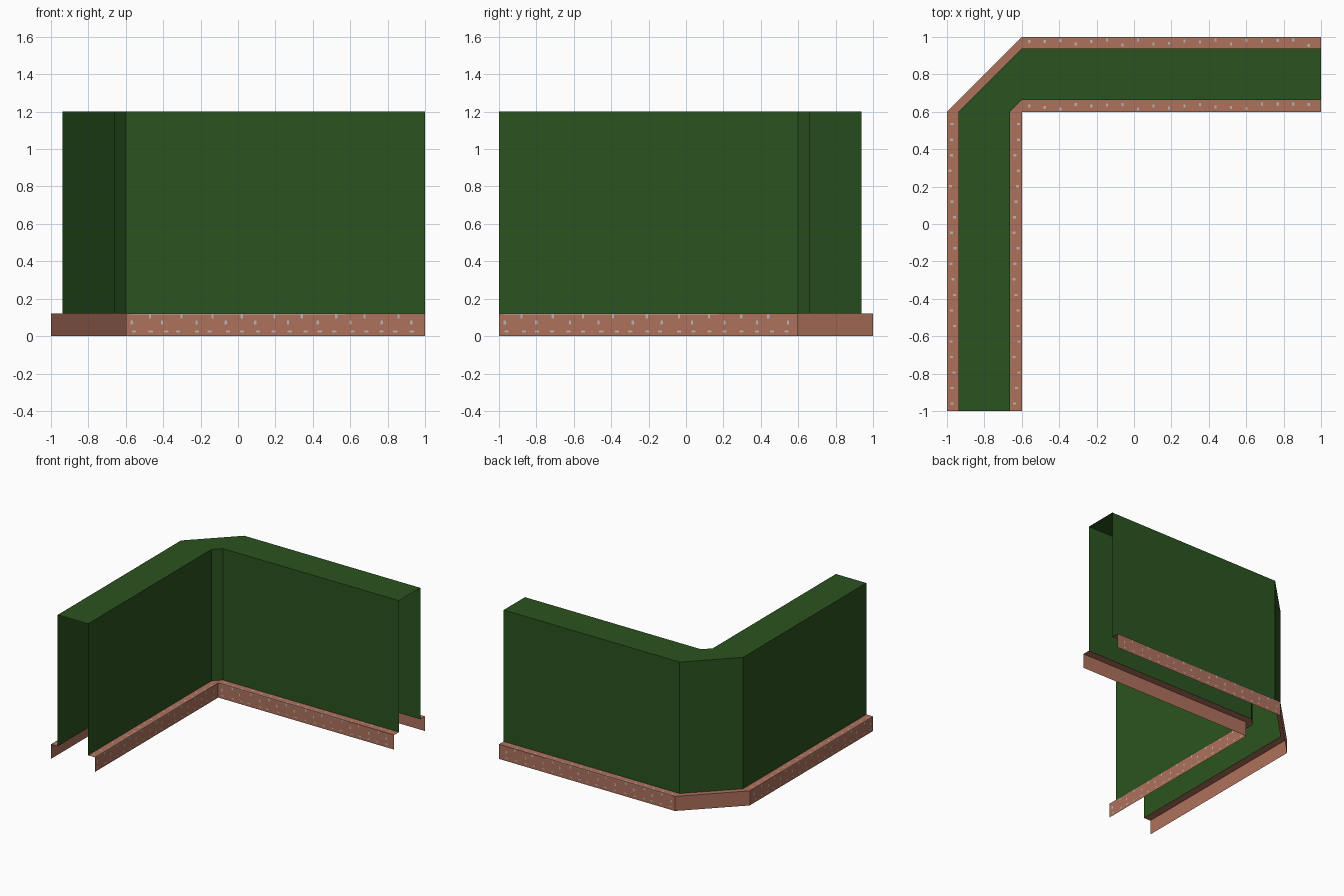
import bpy, bmesh, random
from mathutils import Vector

if "Cube" in bpy.data.objects:
    bpy.data.objects.remove(bpy.data.objects["Cube"])

random.seed(4)

def material(name, rgb):
    m = bpy.data.materials.new(name)
    m.diffuse_color = (*rgb, 1)
    m.use_nodes = True
    m.node_tree.nodes["Principled BSDF"].inputs["Base Color"].default_value = m.diffuse_color
    return m

LEAF = material("leaf_green", (0.024, 0.087, 0.014))
BRICK = material("terracotta_brick", (0.42, 0.165, 0.105))
MORTAR = material("pale_mortar", (0.48, 0.46, 0.44))

def finish(name, bm, mat):
    me = bpy.data.meshes.new(name)
    bm.to_mesh(me)
    bm.free()
    me.materials.append(mat)
    ob = bpy.data.objects.new(name, me)
    bpy.context.collection.objects.link(ob)
    return ob

def path(r, cut):
    """L-shaped plan line at distance r from centre, corner cut back to 'cut'."""
    return [(-r, -1), (-r, cut), (-cut, r), (1, r)]

def sweep(name, rows, mat):
    """Open skin through (plan path, height) rows, ordered outside to inside."""
    bm = bmesh.new()
    grid = [[bm.verts.new((x, y, z)) for x, y in p] for p, z in rows]
    for a, b in zip(grid, grid[1:]):
        for i in range(3):
            bm.faces.new((b[i], b[i + 1], a[i + 1], a[i]))
    bmesh.ops.remove_doubles(bm, verts=bm.verts, dist=1e-4)
    return finish(name, bm, mat)

BASE, TOP = 0.12, 1.2
outer, inner = path(1.0, 0.6), path(0.6, 0.6)
leaf_out, leaf_in = path(0.9385, 0.6), path(0.6625, 0.6)

# Hedge: open at both ends and underneath
sweep("hedge", [(leaf_out, BASE), (leaf_out, TOP), (leaf_in, TOP), (leaf_in, BASE)], LEAF)

# Brick kerbs: upright face plus narrow ledge on each side
sweep("outer_kerb", [(outer, 0), (outer, BASE), (leaf_out, BASE)], BRICK)
sweep("inner_kerb", [(leaf_in, BASE), (inner, BASE), (inner, 0)], BRICK)

# Mortar flecks: thin plates on the straight kerb faces and ledges
bm = bmesh.new()

def fleck(p, u, v, n, su, sv):
    p = p + n * 0.0008
    f = bm.faces.new([bm.verts.new(p + u * a * su / 2 + v * b * sv / 2)
                      for a, b in ((-1, -1), (1, -1), (1, 1), (-1, 1))])
    f.normal_update()
    if f.normal.dot(n) < 0:
        f.normal_flip()

UP = Vector((0, 0, 1))
runs = [((-1, -1, 0), (0, 1, 0), (-1, 0, 0)), ((-0.6, 1, 0), (1, 0, 0), (0, 1, 0)),
        ((-0.6, -1, 0), (0, 1, 0), (1, 0, 0)), ((-0.6, 0.6, 0), (1, 0, 0), (0, -1, 0))]
for run in runs:
    start, along, out = map(Vector, run)
    for i in range(19):
        s = start + along * (0.04 + i * 0.083)
        jig = lambda: along * random.uniform(-0.012, 0.012)
        high = 0.105 if i % 2 else 0.072
        fleck(s + jig() + UP * high, along, UP, out, 0.012, 0.022)
        fleck(s + jig() + UP * 0.025, along, UP, out, 0.022, 0.009)
        fleck(s - out * random.uniform(0.015, 0.045) + UP * BASE, along, out, UP, 0.012, 0.016)
    # pale joint along the upper edge
    fleck(start + along * 0.6 + UP * 0.117, along, UP, out, 1.15, 0.005)
finish("mortar_flecks", bm, MORTAR)
